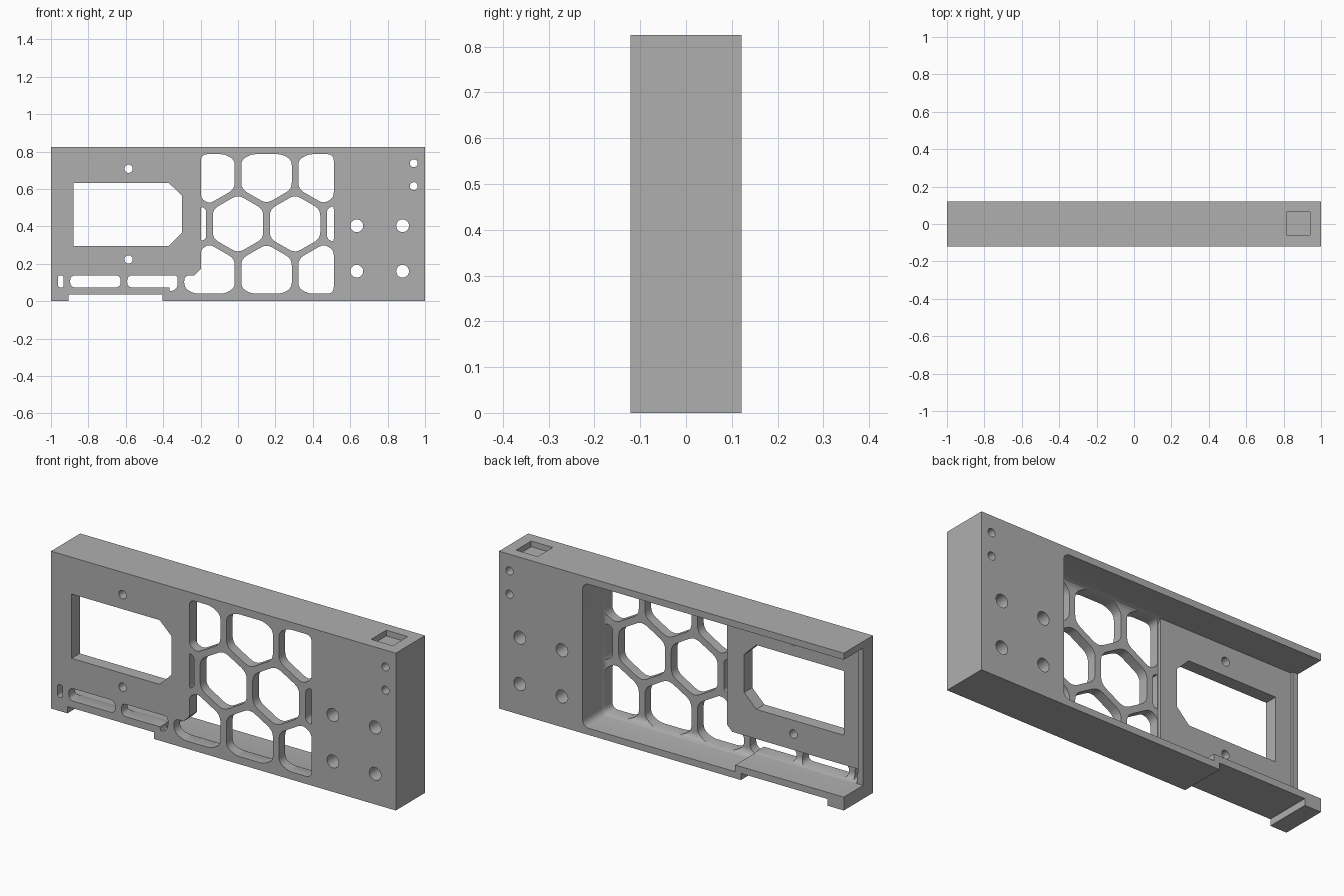
import bpy, bmesh, math
from mathutils import Vector

if "Cube" in bpy.data.objects:
    bpy.data.objects.remove(bpy.data.objects["Cube"])

BACK = 0.121      # half depth of the housing
HEIGHT = 0.825

grey = bpy.data.materials.new("plain_grey")
grey.diffuse_color = (0.43, 0.43, 0.43, 1)
grey.use_nodes = True
grey.node_tree.nodes["Principled BSDF"].inputs["Base Color"].default_value = grey.diffuse_color


def prism(name, pts, y0, y1, fillet=None, sides=()):
    """Extrude an x-z outline along y; optionally fillet the front rim on some sides."""
    bm = bmesh.new()
    face = bm.faces.new([bm.verts.new((x, y0, z)) for x, z in pts])
    ext = bmesh.ops.extrude_face_region(bm, geom=[face])
    for v in ext["geom"]:
        if isinstance(v, bmesh.types.BMVert):
            v.co.y = y1
    bmesh.ops.recalc_face_normals(bm, faces=bm.faces)
    if fillet:
        xs, zs = [p[0] for p in pts], [p[1] for p in pts]
        tests = {"left": (0, min(xs)), "right": (0, max(xs)),
                 "bottom": (2, min(zs)), "top": (2, max(zs))}
        picked = []
        for e in bm.edges:
            a, b = (v.co for v in e.verts)
            for s in sides:
                i, val = tests[s]
                on_side = abs(a[i] - val) < 1e-5 and abs(b[i] - val) < 1e-5
                front = abs(a.y - y0) < 1e-5 and abs(b.y - y0) < 1e-5
                corner = s == "right" and abs(a.y - b.y) > 1e-3
                if on_side and (front or corner):
                    picked.append(e)
                    break
        bmesh.ops.bevel(bm, geom=picked, offset=fillet, offset_type='OFFSET',
                        segments=5, profile=0.5, affect='EDGES')
    me = bpy.data.meshes.new(name)
    bm.to_mesh(me)
    bm.free()
    ob = bpy.data.objects.new(name, me)
    bpy.context.collection.objects.link(ob)
    return ob


def rect(x0, x1, z0, z1):
    return [(x0, z0), (x1, z0), (x1, z1), (x0, z1)]


def clip(pts, axis, limit, sign):
    """Keep the part of a convex outline on one side of a line."""
    out = []
    for i, p in enumerate(pts):
        q = pts[(i + 1) % len(pts)]
        dp, dq = sign * (p[axis] - limit), sign * (q[axis] - limit)
        if dp >= 0:
            out.append(p)
        if dp * dq < 0:
            t = dp / (dp - dq)
            out.append((p[0] + t * (q[0] - p[0]), p[1] + t * (q[1] - p[1])))
    return out


def rounded(pts, r):
    """Round each corner of an outline with a short curve."""
    out, n = [], len(pts)
    for i in range(n):
        p = Vector(pts[i])
        a, b = Vector(pts[i - 1]) - p, Vector(pts[(i + 1) % n]) - p
        d = min(r, 0.45 * a.length, 0.45 * b.length)
        s, e = p + a.normalized() * d, p + b.normalized() * d
        for k in range(5):
            t = k / 4
            out.append(tuple(s * (1 - t) ** 2 + p * 2 * t * (1 - t) + e * t * t))
    return out


def cut(cutter):
    """Subtract a cutter from the housing and discard it."""
    cutter.hide_render = True
    mod = housing.modifiers.new("cut", 'BOOLEAN')
    mod.operation, mod.solver, mod.object = 'DIFFERENCE', 'EXACT', cutter
    dg = bpy.context.evaluated_depsgraph_get()
    mesh = bpy.data.meshes.new_from_object(housing.evaluated_get(dg))
    housing.modifiers.clear()
    housing.data = mesh
    bpy.data.objects.remove(cutter)


# Solid housing block
housing = prism("housing", rect(-1, 1, 0, HEIGHT), -BACK, BACK)

# Rear pockets: fan bay, lower bay, slot bay, socket panel, open end
cut(prism("fan_bay", rect(-0.2, 0.515, 0.035, 0.79), -0.07, 0.3, 0.035,
          ("right", "bottom", "top")))
cut(prism("lower_bay", rect(-0.37, -0.12, 0.035, 0.14), -0.07, 0.3, 0.035, ("bottom",)))
cut(prism("slot_bay", rect(-0.965, -0.33, 0.07, 0.14), -0.07, 0.3, 0.035, ("bottom",)))
cut(prism("panel_bay", rect(-0.97, -0.195, 0.125, 0.79), -0.054, 0.3))
cut(prism("open_end", rect(-1.1, -0.95, 0.07, 0.79), -0.04, 0.3))

# Honeycomb cells, clipped to the bay outlines
PITCH, FLAT, MID = 0.305, 0.135, 0.413
ROW = PITCH * math.sin(math.radians(60))


def cell(cx, cz, x0, x1, z0, z1):
    r = FLAT / math.cos(math.radians(30))
    pts = [(cx + r * math.cos(math.radians(30 + 60 * k)),
            cz + r * math.sin(math.radians(30 + 60 * k))) for k in range(6)]
    for axis, limit, sign in ((0, x0, 1), (0, x1, -1), (1, z0, 1), (1, z1, -1)):
        pts = clip(pts, axis, limit, sign)
    if len(pts) > 2:
        cut(prism("cell", rounded(pts, 0.035), -0.3, 0.1))


for i in range(-1, 3):
    cell(i * PITCH, MID, -0.198, 0.512, 0.04, 0.786)
for i in range(-1, 2):
    for s in (-1, 1):
        cell((i + 0.5) * PITCH, MID + s * ROW, -0.198, 0.512, 0.04, 0.786)
cell(-0.5 * PITCH, MID - ROW, -0.367, -0.1, 0.04, 0.138)
cell(-1.5 * PITCH, MID - ROW, -0.367, -0.2, 0.045, 0.138)
for i in (-1.5, -2.5, -3.5):
    cell(i * PITCH, MID - ROW, -0.962, -0.2, 0.073, 0.138)

# Chamfered lower corner of the socket panel
cut(prism("panel_corner", [(-0.235, 0.135), (-0.195, 0.135), (-0.195, 0.175)], -0.3, 0.3))

# Socket opening with two clipped corners
cut(prism("socket_opening", [(-0.88, 0.295), (-0.37, 0.295), (-0.3, 0.365),
                             (-0.3, 0.565), (-0.37, 0.632), (-0.88, 0.632)], -0.3, 0.3))

# Notch under the lower rail
cut(prism("rail_notch", rect(-0.905, -0.403, -0.1, 0.035), -0.3, 0.3))

# Round through holes
holes = [(-0.585, 0.708, 0.022), (-0.585, 0.223, 0.022),
         (0.94, 0.737, 0.021), (0.94, 0.615, 0.021)]
holes += [(x, z, 0.034) for x in (0.635, 0.88) for z in (0.16, 0.403)]
for x, z, r in holes:
    ring = [(x + r * math.cos(math.tau * k / 28), z + r * math.sin(math.tau * k / 28))
            for k in range(28)]
    cut(prism("hole", ring, -0.3, 0.3))

# Square recess in the top
cut(prism("top_recess", rect(0.815, 0.94, HEIGHT - 0.03, 1), -0.06, 0.065))

# Finish: one colour, smooth curves with sharp edges
housing.data.materials.clear()
housing.data.materials.append(grey)
for p in housing.data.polygons:
    p.material_index = 0
bpy.ops.object.select_all(action='DESELECT')
housing.select_set(True)
bpy.context.view_layer.objects.active = housing
bpy.ops.object.shade_smooth_by_angle(angle=math.radians(30))
